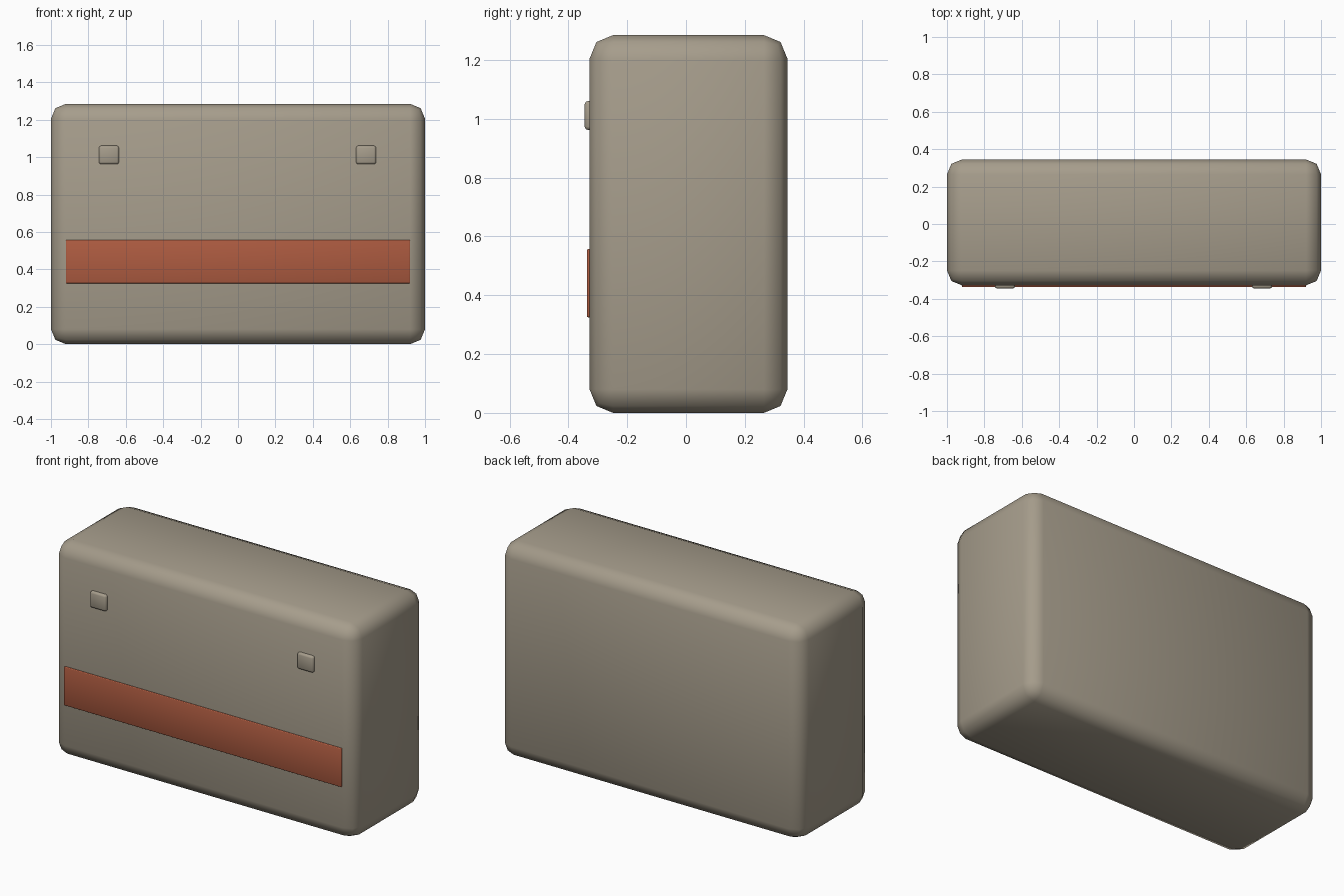
import bpy
import math

cube = bpy.data.objects.get("Cube")
if cube:
    bpy.data.objects.remove(cube, do_unlink=True)


def material(name, rgb):
    m = bpy.data.materials.new(name)
    m.use_nodes = True
    m.diffuse_color = (*rgb, 1)
    m.node_tree.nodes["Principled BSDF"].inputs["Base Color"].default_value = (*rgb, 1)
    return m


def rounded_box(name, low, high, bevel, mat):
    """Box between two corners with softly rounded edges."""
    centre = [(a + b) / 2 for a, b in zip(low, high)]
    bpy.ops.mesh.primitive_cube_add(size=1, location=centre)
    ob = bpy.context.object
    ob.name = name
    ob.scale = [b - a for a, b in zip(low, high)]
    bpy.ops.object.transform_apply(location=False, rotation=False, scale=True)
    mod = ob.modifiers.new("rounding", "BEVEL")
    mod.width = bevel
    mod.segments = 2
    bpy.ops.object.modifier_apply(modifier=mod.name)
    bpy.ops.object.shade_smooth_by_angle(angle=math.radians(60))
    ob.data.materials.append(mat)
    return ob


taupe = material("warm grey", (0.38, 0.335, 0.26))
rust = material("rust red", (0.42, 0.105, 0.052))

# Main case
rounded_box("body", (-1, -0.328, 0), (1, 0.345, 1.285), 0.08, taupe)

# Coloured band across the front
rounded_box("front_band", (-0.92, -0.337, 0.325), (0.92, -0.318, 0.557), 0.004, rust)

# Pair of small square buttons
for side, x in (("right", -0.69), ("left", 0.685)):
    rounded_box(side + "_button", (x - 0.054, -0.345, 0.962),
                (x + 0.054, -0.31, 1.061), 0.012, taupe)
